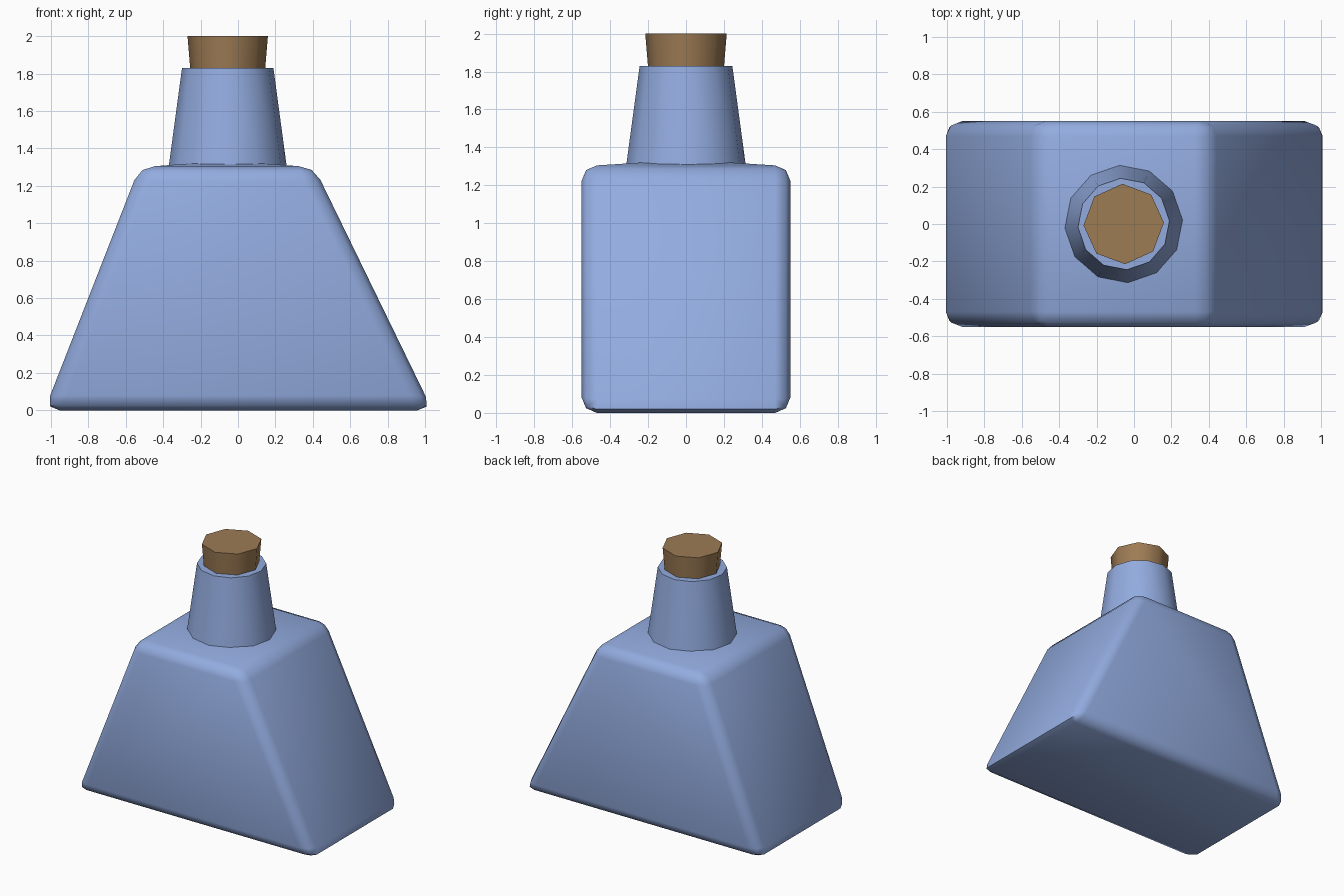
import bpy, bmesh, math

if "Cube" in bpy.data.objects:
    bpy.data.objects.remove(bpy.data.objects["Cube"], do_unlink=True)


def material(name, rgb):
    m = bpy.data.materials.new(name)
    m.use_nodes = True
    m.diffuse_color = (*rgb, 1)
    bsdf = m.node_tree.nodes["Principled BSDF"]
    bsdf.inputs["Base Color"].default_value = (*rgb, 1)
    bsdf.inputs["Roughness"].default_value = 0.6
    return m


def finish(bm, name, mat, angle):
    bmesh.ops.recalc_face_normals(bm, faces=bm.faces[:])
    mesh = bpy.data.meshes.new(name)
    bm.to_mesh(mesh)
    bm.free()
    obj = bpy.data.objects.new(name, mesh)
    bpy.context.collection.objects.link(obj)
    mesh.materials.append(mat)
    bpy.ops.object.select_all(action="DESELECT")
    obj.select_set(True)
    bpy.context.view_layer.objects.active = obj
    bpy.ops.object.shade_smooth_by_angle(angle=math.radians(angle))
    return obj


def tapered_plug(name, mat, sides, r_low, r_high, z_low, z_high, turn):
    bm = bmesh.new()
    bmesh.ops.create_cone(bm, cap_ends=True, segments=sides, radius1=r_low,
                          radius2=r_high, depth=z_high - z_low)
    obj = finish(bm, name, mat, 50)
    obj.location = (NECK_X, 0, (z_low + z_high) / 2)
    obj.rotation_euler.z = math.radians(turn)
    return obj


NECK_X = -0.055
HALF_DEPTH = 0.55
glass = material("blue glass", (0.29, 0.41, 0.74))
cork = material("brown cork", (0.34, 0.20, 0.09))

# Body: lopsided trapezoid extruded front to back, with rounded edges
outline = [(-1.035, 0), (1.04, 0), (0.405, 1.305), (-0.525, 1.305)]
bm = bmesh.new()
front = bm.faces.new([bm.verts.new((x, -HALF_DEPTH, z)) for x, z in outline])
back = bmesh.ops.extrude_face_region(bm, geom=[front], use_keep_orig=True)
for v in back["geom"]:
    if isinstance(v, bmesh.types.BMVert):
        v.co.y = HALF_DEPTH
bmesh.ops.recalc_face_normals(bm, faces=bm.faces[:])
bmesh.ops.bevel(bm, geom=bm.edges[:], offset=0.08, offset_type="OFFSET",
                segments=2, profile=0.5, affect="EDGES")

# Shoulder: the top swells gently towards the neck
bm.faces.ensure_lookup_table()
top = max(bm.faces, key=lambda f: f.calc_center_median().z)
peak = bmesh.ops.poke(bm, faces=[top])["verts"][0]
peak.co = (NECK_X, 0, 1.335)
finish(bm, "bottle_body", glass, 60)

# Neck and stopper
tapered_plug("bottle_neck", glass, 12, 0.318, 0.245, 1.29, 1.83, 4)
tapered_plug("stopper", cork, 8, 0.19, 0.215, 1.70, 2.0, 2)
